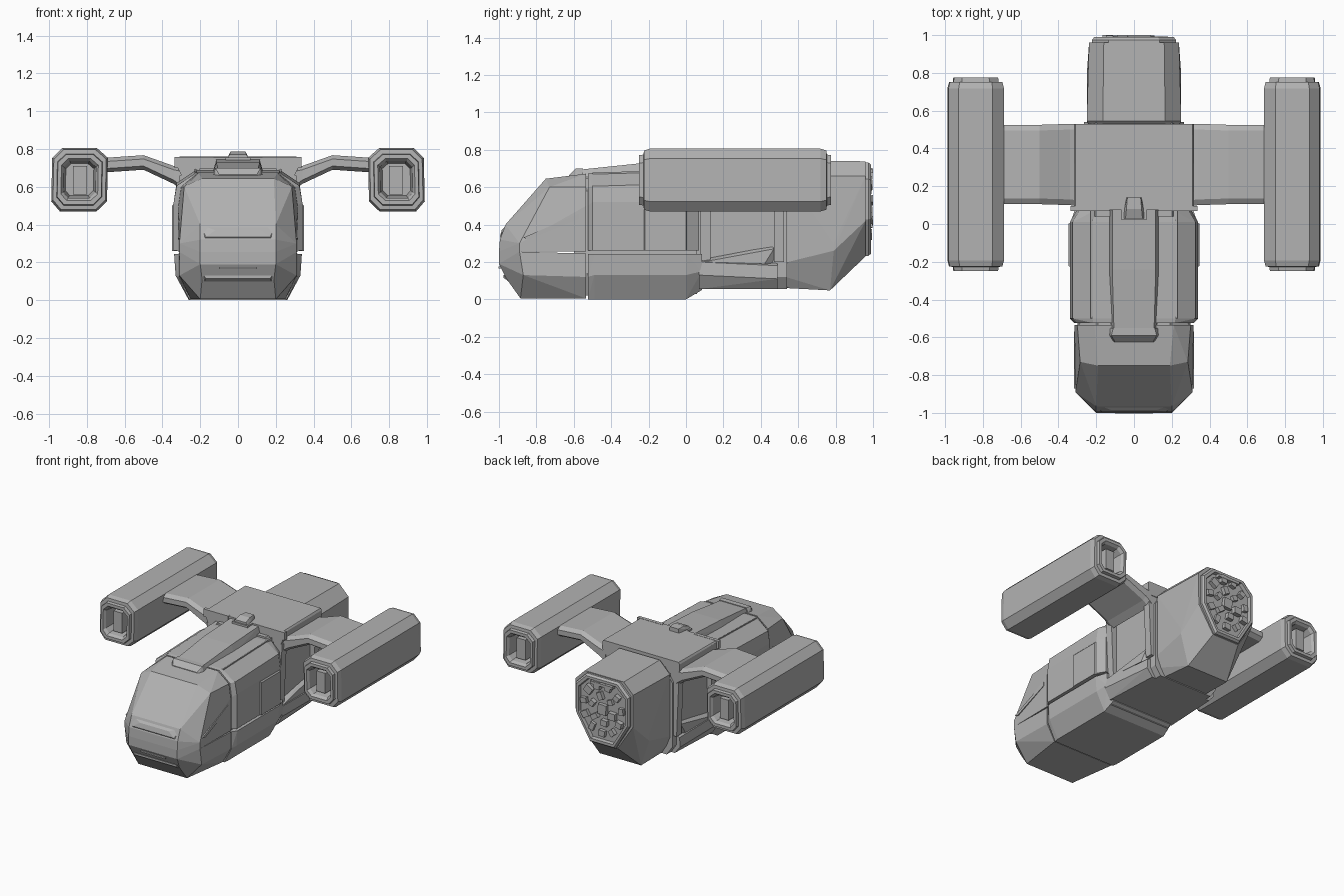
import bpy, bmesh, math, random
from mathutils import Vector

grey = bpy.data.materials.new("hull grey")
grey.diffuse_color = (0.45, 0.45, 0.45, 1)


def finish(name, bm):
    bmesh.ops.recalc_face_normals(bm, faces=bm.faces)
    me = bpy.data.meshes.new(name)
    bm.to_mesh(me)
    bm.free()
    me.materials.append(grey)
    ob = bpy.data.objects.new(name, me)
    bpy.context.collection.objects.link(ob)
    return ob


def hull(name, pts, sides=(0,)):
    """Convex panel solid; sides (0,) spans the centre, (1, -1) makes a mirrored pair."""
    for s in sides:
        bm = bmesh.new()
        for x, y, z in pts:
            for k in ((1, -1) if s == 0 else (s,)):
                bm.verts.new((k * x, y, z))
        bmesh.ops.remove_doubles(bm, verts=bm.verts, dist=1e-5)
        res = bmesh.ops.convex_hull(bm, input=bm.verts)
        junk = [v for v in bm.verts if not v.link_faces]
        bmesh.ops.delete(bm, geom=junk, context='VERTS')
        bmesh.ops.dissolve_limit(bm, angle_limit=0.03, verts=bm.verts, edges=bm.edges)
        suffix = {0: "", 1: "_right", -1: "_left"}[s]
        finish(name + suffix, bm)


def section(y, pts):
    return [(x, y, z) for x, z in pts]


def box(x0, x1, y0, y1, z0, z1):
    return [(x, y, z) for x in (x0, x1) for y in (y0, y1) for z in (z0, z1)]


def loft(name, rings):
    bm = bmesh.new()
    vs = [[bm.verts.new(p) for p in r] for r in rings]
    n = len(vs[0])
    for a, b in zip(vs, vs[1:]):
        for i in range(n):
            bm.faces.new((a[i], a[(i + 1) % n], b[(i + 1) % n], b[i]))
    bm.faces.new(vs[0])
    bm.faces.new(vs[-1])
    return finish(name, bm)


PAIR = (1, -1)

# Cockpit nose, split by a belt seam
hull("nose_upper", [(0.20, -1, 0.255), (0.20, -0.995, 0.32), (0.20, -0.965, 0.40),
                    (0.19, -0.75, 0.645), (0.285, -0.73, 0.60), (0.31, -0.89, 0.30),
                    (0.31, -0.89, 0.255)]
     + section(-0.535, [(0.21, 0.672), (0.30, 0.60), (0.315, 0.50), (0.315, 0.255)]))
hull("nose_lower", [(0.20, -1, 0.255), (0.20, -1, 0.19), (0.19, -0.96, 0.11), (0.20, -0.885, 0.005),
                    (0.31, -0.89, 0.255), (0.31, -0.87, 0.13)]
     + section(-0.535, [(0.315, 0.245), (0.315, 0.12), (0.25, 0.005)]))
hull("chin_lip", [(0.18, -0.975, 0.13), (0.17, -0.975, 0.115), (0.18, -0.94, 0.13), (0.18, -0.94, 0.09)])
hull("nose_slot", box(0, 0.10, -1.003, -0.99, 0.165, 0.175))
hull("brow", [(0.17, -0.995, 0.335), (0.20, -0.975, 0.30), (0.20, -0.955, 0.40), (0.12, -0.985, 0.37)])

# Side window plates and trim
hull("side_window", [(x, y, z) for x in (0.30, 0.318)
                     for y, z in ((-0.87, 0.33), (-0.57, 0.46), (-0.57, 0.43), (-0.84, 0.32))], PAIR)

# Cabin, with seams left over a narrower core
hull("cabin_core", section(-0.6, [(0.19, 0.65), (0.29, 0.58), (0.30, 0.14), (0.25, 0.02)])
     + section(0.06, [(0.19, 0.65), (0.29, 0.58), (0.30, 0.14), (0.25, 0.03)]))
hull("cabin_upper", section(-0.525, [(0.215, 0.672), (0.30, 0.60), (0.315, 0.50), (0.315, 0.262)])
     + section(-0.50, [(0.22, 0.676), (0.325, 0.605), (0.34, 0.52), (0.34, 0.262)])
     + section(0.01, [(0.22, 0.69), (0.325, 0.62), (0.34, 0.52), (0.34, 0.262)])
     + section(0.07, [(0.21, 0.685), (0.29, 0.61), (0.305, 0.52), (0.305, 0.262)]))
hull("cabin_lower", section(-0.525, [(0.315, 0.243), (0.315, 0.12), (0.255, 0.0)])
     + section(-0.49, [(0.338, 0.243), (0.33, 0.13), (0.26, 0.0)])
     + section(0.0, [(0.338, 0.243), (0.33, 0.13), (0.26, 0.0)])
     + section(0.085, [(0.31, 0.243), (0.31, 0.15), (0.25, 0.05)]))
hull("roof_rail", [(x, y, z) for y, x0, z0 in ((-0.50, 0.21, 0.672), (0.07, 0.21, 0.688))
                   for x, z in ((x0, z0), (x0 + 0.02, z0 + 0.006), (x0 + 0.02, z0 - 0.03))], PAIR)
hull("side_step", [(0.32, -0.24, 0.26), (0.348, -0.22, 0.26), (0.348, -0.22, 0.50),
                   (0.348, 0.0, 0.50), (0.348, 0.0, 0.26), (0.32, 0.02, 0.26),
                   (0.32, -0.24, 0.53), (0.32, 0.02, 0.53)], PAIR)

# Raised spine and its front scoop
hull("roof_spine", section(-0.60, [(0.105, 0.69), (0.12, 0.65)])
     + section(-0.24, [(0.115, 0.728), (0.135, 0.67)])
     + section(0.10, [(0.115, 0.745), (0.135, 0.67)]))
hull("spine_scoop", section(-0.625, [(0.10, 0.665), (0.11, 0.65)])
     + section(-0.59, [(0.12, 0.70), (0.13, 0.66)]) + section(-0.55, [(0.11, 0.70), (0.13, 0.66)]))

# Midship section with side sponsons and struts
hull("midship_core", section(0.04, [(0.20, 0.70), (0.265, 0.60), (0.265, 0.12), (0.22, 0.055)])
     + section(0.54, [(0.20, 0.70), (0.265, 0.60), (0.265, 0.12), (0.22, 0.055)]))
hull("sponson", section(0.07, [(0.20, 0.055), (0.27, 0.055), (0.315, 0.13), (0.31, 0.20), (0.26, 0.22)])
     + section(0.49, [(0.20, 0.055), (0.25, 0.055), (0.295, 0.11), (0.29, 0.18), (0.25, 0.20)]), PAIR)
hull("sponson_fairing", [(0.25, 0.09, 0.22), (0.305, 0.09, 0.20), (0.25, 0.42, 0.20), (0.29, 0.42, 0.19),
                         (0.25, 0.46, 0.29), (0.285, 0.47, 0.27), (0.25, 0.48, 0.19)], PAIR)
for y0, y1, nm in ((0.075, 0.13, "front_strut"), (0.47, 0.525, "rear_strut")):
    hull(nm, [(x, y, z) for y in (y0, y1)
              for x, z in ((0.24, 0.20), (0.29, 0.20), (0.30, 0.55), (0.31, 0.66), (0.24, 0.66))], PAIR)

# Saddle deck over the midship
hull("saddle_deck", section(0.075, [(0.31, 0.755), (0.318, 0.745), (0.318, 0.70), (0.30, 0.66)])
     + section(0.53, [(0.31, 0.76), (0.318, 0.745), (0.318, 0.70), (0.30, 0.66)]))
hull("saddle_front_lip", box(0.13, 0.335, 0.07, 0.095, 0.70, 0.757), PAIR)
hull("sensor_base", box(0, 0.065, 0.02, 0.075, 0.74, 0.755))
hull("sensor_dome", section(0.03, [(0.055, 0.75), (0.045, 0.77)]) + section(0.14, [(0.04, 0.75), (0.035, 0.785)])
     + section(0.08, [(0.05, 0.765), (0.04, 0.787)]))

# Wings, bent upward from the hull to the pods
span = [(0.29, 0.70, 0.58), (0.34, 0.71, 0.615), (0.50, 0.767, 0.69), (0.72, 0.752, 0.675)]
edges = [(0.095, 0.53), (0.10, 0.53), (0.105, 0.525), (0.105, 0.525)]
for s in PAIR:
    loft("wing_right" if s > 0 else "wing_left",
         [[(s * x, y0, zb + 0.02), (s * x, y0, zt - 0.02), (s * x, y0 + 0.03, zt), (s * x, y1 - 0.03, zt),
           (s * x, y1, zt - 0.02), (s * x, y1, zb + 0.02), (s * x, y1 - 0.03, zb), (s * x, y0 + 0.03, zb)]
          for (x, zt, zb), (y0, y1) in zip(span, edges)])

# Engine pods with recessed ends
outline = [(-0.09, 0.168), (0.09, 0.168), (0.145, 0.115), (0.15, -0.115),
           (0.105, -0.168), (-0.09, -0.168), (-0.145, -0.115), (-0.15, 0.115)]
half = [(0.36, 0.48), (0.55, 0.375), (0.60, 0.50), (0.74, 0.51), (0.80, 0.505), (0.82, 0.485),
        (0.93, 0.485), (1.0, 0.445)]
steps = [(k, -d) for k, d in half] + [(k, d) for k, d in reversed(half)]
steps = [(0.50, -0.38), (0.58, -0.495), (0.66, -0.513), (0.79, -0.513), (0.81, -0.49), (0.94, -0.488),
         (1.0, -0.455)]
steps += [(k, -d) for k, d in reversed(steps)]
for s in PAIR:
    tag = "right" if s > 0 else "left"
    loft("pod_" + tag, [[(s * (0.838 + x * k), 0.263 + y, 0.638 + z * k) for x, z in outline]
                        for k, y in steps])
    for y0, y1, nm in ((-0.22, -0.12, "intake"), (0.645, 0.745, "exhaust")):
        hull("pod_" + nm + "_block_" + tag, box(0.80, 0.872, y0, y1, 0.56, 0.71), (s,))

# Tail block
hull("tail_block", section(0.50, [(0.16, 0.70), (0.225, 0.62), (0.225, 0.13), (0.15, 0.07)])
     + section(0.545, [(0.165, 0.745), (0.25, 0.66), (0.25, 0.20), (0.18, 0.06)])
     + section(0.79, [(0.25, 0.30), (0.25, 0.26)]) + section(0.77, [(0.17, 0.048)])
     + section(0.86, [(0.14, 0.14)])
     + section(0.96, [(0.16, 0.738), (0.238, 0.66), (0.235, 0.42), (0.11, 0.23)]))

# Tail engine rim and recessed backing
rim = [(-0.13, 0.725), (0.13, 0.725), (0.215, 0.64), (0.215, 0.43),
       (0.10, 0.24), (-0.10, 0.24), (-0.215, 0.43), (-0.215, 0.64)]
loft("tail_rim", [[(x * k, y, 0.49 + (z - 0.49) * k) for x, z in rim]
                  for k, y in ((1.03, 0.93), (1.03, 0.975), (0.98, 0.99), (0.90, 0.99), (0.88, 0.965))])
hull("tail_top_bar", box(0, 0.09, 0.96, 1.0, 0.675, 0.695))

# Tail machinery: blocks set in rings around the hub
random.seed(4)
bm = bmesh.new()
for count, rad, size in ((1, 0, 0.09), (6, 0.085, 0.05), (11, 0.155, 0.05)):
    for i in range(count):
        a = math.tau * (i + 0.3) / count
        made = bmesh.ops.create_cube(bm, size=1)["verts"]
        w, h = size * random.uniform(0.7, 1.2), size * random.uniform(0.7, 1.1)
        depth = random.uniform(0.985, 1.0)
        turn = a + random.uniform(-0.4, 0.4)
        for v in made:
            p = Vector((v.co.x * w, v.co.z * h))
            v.co = (rad * math.cos(a) + p.x * math.cos(turn) - p.y * math.sin(turn),
                    0.95 if v.co.y < 0 else depth,
                    0.50 + rad * 1.15 * math.sin(a) + p.x * math.sin(turn) + p.y * math.cos(turn))
finish("tail_machinery", bm)
